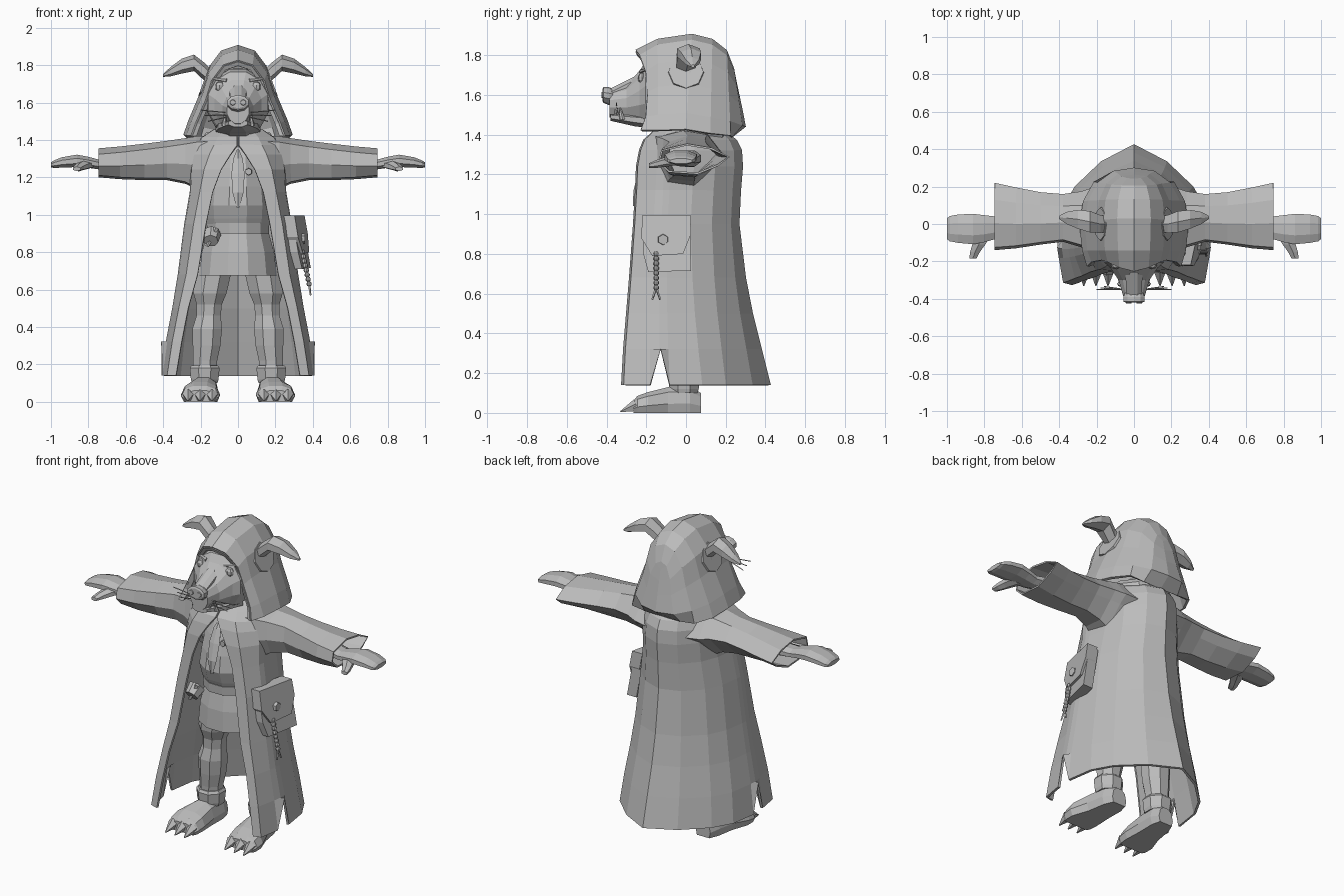
import bpy, bmesh, math
from mathutils import Vector, Matrix

grey = bpy.data.materials.new("plain grey")
grey.diffuse_color = (0.5, 0.5, 0.5, 1)


def finish(name, bm, thick=0.0):
    bmesh.ops.remove_doubles(bm, verts=bm.verts, dist=1e-4)
    bmesh.ops.recalc_face_normals(bm, faces=bm.faces)
    me = bpy.data.meshes.new(name)
    bm.to_mesh(me)
    bm.free()
    me.materials.append(grey)
    ob = bpy.data.objects.new(name, me)
    bpy.context.collection.objects.link(ob)
    if thick:
        mod = ob.modifiers.new("thickness", 'SOLIDIFY')
        mod.thickness, mod.offset = thick, 0
    return ob


def loft(name, rings, closed=True, caps=True, thick=0.0):
    """Skin a list of equal-length point rows."""
    bm = bmesh.new()
    rows = [[bm.verts.new(p) for p in r] for r in rings]
    n = len(rows[0])
    for a, b in zip(rows, rows[1:]):
        for i in range(n if closed else n - 1):
            j = (i + 1) % n
            bm.faces.new((a[i], a[j], b[j], b[i]))
    if closed and caps:
        bm.faces.new(rows[0])
        bm.faces.new(rows[-1])
    return finish(name, bm, thick)


def ring(c, ra, rb, axis, n=8):
    """Ellipse round c, facing along the given axis."""
    out = []
    for k in range(n):
        t = 2 * math.pi * (k + 0.5) / n
        a, b = ra * math.cos(t), rb * math.sin(t)
        d = {'x': (0, a, b), 'y': (a, 0, b), 'z': (a, b, 0)}[axis]
        out.append(Vector(c) + Vector(d))
    return out


def rod(name, a, b, r1, r2, n=6):
    a, b = Vector(a), Vector(b)
    d = b - a
    bm = bmesh.new()
    m = Matrix.Translation((a + b) / 2) @ d.to_track_quat('Z', 'Y').to_matrix().to_4x4()
    bmesh.ops.create_cone(bm, cap_ends=True, segments=n, radius1=r1, radius2=r2,
                          depth=d.length, matrix=m)
    return finish(name, bm)


def ball(name, c, r, scale=(1, 1, 1)):
    bm = bmesh.new()
    bmesh.ops.create_uvsphere(bm, u_segments=8, v_segments=5, radius=r,
                              matrix=Matrix.Translation(c) @ Matrix.Diagonal((*scale, 1)))
    return finish(name, bm)


def mirrored(half):
    return [(-x, y, z) for x, y, z in reversed(half[1:])] + half


# Coat: open-fronted rows (z, half width, front y, back y, opening half width)
rows = []
for z, w, f, b, g in [(.14, .41, -.32, .42, .33), (.32, .385, -.31, .375, .3),
                      (.50, .35, -.295, .33, .265), (.68, .32, -.28, .295, .215),
                      (.95, .285, -.26, .262, .17), (1.12, .255, -.25, .27, .135),
                      (1.24, .25, -.245, .28, .09), (1.32, .24, -.23, .275, .04),
                      (1.37, .225, -.21, .25, .004), (1.41, .19, -.165, .2, .004),
                      (1.45, .13, -.11, .15, .004)]:
    d = b - f
    k = .05 * max(0, 1 - z / .9)  # the hem runs to a blunt point behind
    half = [(0, b, z), (w * .42, f + (.92 - k) * d, z), (w * .76, f + (.74 - k) * d, z),
            (w * .92, f + .54 * d, z), (w * .98, f + .32 * d, z),
            (w * .985, f + .26 * d, .32 if z == .14 else z), (w * .965, f + .19 * d, z),
            (g + (w - g) * .55, f + .015 * d, z), (g, f, z)]
    rows.append(mirrored(half))
loft("coat", rows, closed=False, thick=.014)

# Hood: arches from the peaked brow to the back, hem tucked in behind
shape = [(0, 1), (.3, .94), (.55, .74), (.68, .48), (.9, .17), (1, 0)]
arches = []
for yt, yb, top, bot, w in [(-.25, -.2, 1.82, 1.42, .245), (-.14, -.14, 1.875, 1.42, .27),
                            (.03, 0, 1.9, 1.425, .285), (.13, .12, 1.875, 1.405, .265),
                            (.2, .22, 1.82, 1.395, .21), (.235, .285, 1.73, 1.39, .12),
                            (.24, .305, 1.7, 1.39, 0)]:
    arches.append(mirrored([(w * u, min(.225, yb) if v == 0 else yb + (yt - yb) * v,
                             bot + (top - bot) * v) for u, v in shape]))
# the brow juts forward and the cheeks sit back
brow_y = [-.25, -.23, -.2, -.19, -.2, -.225]
arches[0] = [(x, brow_y[abs(i - 5)], z) for i, (x, y, z) in enumerate(arches[0])]
loft("hood", arches, closed=False, thick=.016)
# folded rim round the face opening
rim = [arches[0], [(x * .92, y + .008, 1.42 + (z - 1.42) * .95) for x, y, z in arches[0]],
       [(x * .94, y + .07, 1.42 + (z - 1.42) * .95) for x, y, z in arches[0]]]
loft("hood_rim", rim, closed=False, thick=.01)
# hood underside and neck
loft("neck", [ring((0, .03, z), rx, ry, 'z', 10) for z, rx, ry in
              [(1.36, .19, .19), (1.41, .2, .19), (1.44, .18, .17)]])

# Head and muzzle
loft("head", [ring((0, y, z), rx, rz, 'y', 12) for y, z, rx, rz in
              [(.12, 1.6, .1, .13), (-.08, 1.6, .16, .19), (-.16, 1.6, .172, .185),
               (-.205, 1.6, .165, .17), (-.235, 1.585, .13, .14),
               (-.3, 1.56, .085, .092), (-.385, 1.555, .06, .07)]])
loft("snout_bridge", [ring((0, y, z), rx, rz, 'y', 8) for y, z, rx, rz in
                      [(-.17, 1.7, .045, .05), (-.24, 1.67, .05, .035), (-.38, 1.6, .045, .035)]])
loft("nose", [ring((0, y, z), rx, rz, 'y', 10) for y, z, rx, rz in
              [(-.35, 1.59, .045, .035), (-.39, 1.595, .06, .045),
               (-.415, 1.6, .06, .04), (-.42, 1.6, .045, .03)]])
loft("lower_jaw", [ring((0, y, z), rx, rz, 'y', 8) for y, z, rx, rz in
                   [(-.12, 1.46, .13, .04), (-.26, 1.475, .11, .035), (-.38, 1.49, .055, .022)]])

# Legs: trousers (z, x, radius)
leg = [(.15, .178, .066), (.22, .176, .07), (.3, .168, .08), (.39, .165, .086), (.46, .157, .07),
       (.52, .154, .073), (.58, .15, .096), (.7, .13, .104), (.78, .11, .105)]
for s, side in ((-1, "left"), (1, "right")):
    # face details
    ball(side + "_eye", (s * .098, -.222, 1.685), .026, (1, .8, 1.1))
    rod(side + "_brow", (s * .06, -.225, 1.718), (s * .13, -.2, 1.728), .012, .008)
    rod(side + "_nostril", (s * .028, -.41, 1.6), (s * .028, -.425, 1.6), .02, .014, 8)
    rod(side + "_tusk", (s * .075, -.32, 1.475), (s * .068, -.335, 1.55), .015, .002)
    rod(side + "_upper_tooth", (s * .055, -.35, 1.53), (s * .055, -.36, 1.48), .01, .002)
    for k in range(3):
        rod(side + "_whisker", (s * .05, -.35, 1.545 - .01 * k),
            (s * (.2 - .02 * k), -.35 + .008 * k, 1.56 - .03 * k), .003, .003, 4)

    # ears coming through round patches on the hood
    loft(side + "_ear", [ring((s * x, y, z), ry, rz, 'x', 6) for x, y, z, ry, rz in
                         [(.13, .0, 1.72, .045, .045), (.18, 0, 1.765, .055, .048),
                          (.235, .012, 1.812, .066, .044), (.3, .025, 1.795, .058, .04),
                          (.36, .032, 1.765, .038, .025), (.4, .035, 1.745, .01, .008)]])
    rod(side + "_ear_patch", (s * .15, 0, 1.705), (s * .182, 0, 1.717), .095, .088, 8)

    # sleeves with pointed eye-shaped cuffs
    sl = []
    for x, yf, yb, zb, zt in [(.14, -.17, .2, 1.12, 1.42), (.22, -.15, .19, 1.14, 1.415),
                              (.28, -.12, .17, 1.17, 1.405),
                              (.38, -.09, .155, 1.19, 1.39), (.5, -.105, .165, 1.19, 1.375),
                              (.63, -.125, .19, 1.195, 1.36), (.745, -.135, .215, 1.205, 1.35)]:
        d, m = yb - yf, (zb + zt) / 2
        sl.append([(s * x, yf, m - .015), (s * x, yf + .14 * d, zb + .01), (s * x, yf + .55 * d, zb),
                   (s * x, yf + .85 * d, m - .03), (s * x, yb, m + .01),
                   (s * x, yf + .75 * d, zt - .02), (s * x, yf + .4 * d, zt),
                   (s * x, yf + .04 * d, zt - .03)])
    loft(side + "_sleeve", sl, caps=False, thick=.01)

    # arm, mitten hand and thumb
    loft(side + "_hand", [ring((s * x, y, z), ry, rz, 'x') for x, y, z, ry, rz in
                          [(.55, .02, 1.28, .06, .045), (.74, -.02, 1.268, .065, .028),
                           (.8, -.025, 1.28, .078, .032), (.86, -.027, 1.288, .088, .036),
                           (.94, -.025, 1.28, .082, .03), (.985, -.025, 1.27, .073, .022),
                           (1.0, -.025, 1.267, .06, .014)]])
    loft(side + "_thumb", [ring((s * x, y, z), rx, rz, 'y', 6) for x, y, z, rx, rz in
                           [(.8, -.05, 1.27, .05, .024), (.83, -.11, 1.262, .04, .024),
                            (.85, -.15, 1.252, .03, .02), (.862, -.185, 1.245, .022, .012)]])

    # legs, boot cuffs, feet and claws
    loft(side + "_leg", [ring((s * x, -.01, z), r, r, 'z') for z, x, r in leg])
    loft(side + "_ankle_cuff", [ring((s * .178, -.01, z), r, r, 'z') for z, r in
                                [(.1, .074), (.12, .08), (.18, .086), (.195, .076)]])
    feet = []
    for y, x, r, h in [(.075, .17, .05, .1), (.02, .175, .072, .135), (-.09, .185, .082, .13),
                       (-.19, .2, .105, .105), (-.245, .202, .103, .085), (-.265, .202, .09, .06)]:
        feet.append([(s * x + r * a, y, h * b) for a, b in
                     [(-.85, 0), (.85, 0), (1, .35), (.8, .8), (.35, 1), (-.35, 1), (-.8, .8), (-1, .35)]])
    loft(side + "_foot", feet)
    for k in (-1, 0, 1):
        x = s * .202 + k * .064
        rod(side + "_claw", (x, -.25, .036), (x * 1.01, -.33, .006), .034, .003, 5)

# Torso: shirt, belt and tunic skirt (z, half width, front y, back y)
def trunk(name, data):
    loft(name, [ring((0, (f + b) / 2, z), w, (b - f) / 2, 'z', 12) for z, w, f, b in data])

trunk("shirt", [(.9, .165, -.2, .16), (.98, .18, -.235, .18), (1.05, .185, -.26, .19),
                (1.15, .175, -.245, .2), (1.25, .165, -.215, .2), (1.36, .14, -.17, .18)])
trunk("belt", [(.9, .172, -.225, .17), (.955, .172, -.228, .17)])
trunk("tunic_skirt", [(.675, .215, -.235, .19), (.8, .2, -.23, .18), (.905, .17, -.21, .165)])

# Lens-shaped shirt opening and button
loft("shirt_placket", [[(-w, y + .008, z), (0, y, z), (w, y + .008, z), (0, y + .05, z)] for z, w, y in
                       [(1.04, .008, -.268), (1.12, .03, -.264), (1.22, .035, -.24),
                        (1.3, .025, -.212), (1.35, .005, -.185)]])
rod("shirt_button", (.057, -.205, 1.23), (.057, -.235, 1.23), .02, .018, 6)

# Hook and small purse on the belt
rod("belt_purse", (-.14, -.2, .9), (-.145, -.25, .86), .05, .04, 7)
rod("belt_hook", (-.115, -.235, .93), (-.165, -.24, .83), .014, .01, 5)


# Side satchel: slabs given as (y, z) outlines, leaning and turned with the coat
def slab(name, outline, x0, x1):
    place = lambda y, z: (.99 - z) * .17 + (y + .1) * .22
    loft(name, [[(x + place(y, z), y, z) for y, z in outline] for x in (x0, x1)])

slab("satchel", [(-.19, .71), (.025, .715), (.02, .98), (-.215, .98), (-.215, .8)], .25, .315)
slab("satchel_flap", [(-.22, .995), (.022, .995), (.025, .9), (-.015, .8), (-.17, .79), (-.225, .88)], .26, .33)
rod("satchel_button", (.335, -.115, .872), (.358, -.115, .872), .03, .026, 6)

# Bead string with two tails
for k in range(8):
    t = k / 7
    ball("bead", (.345 + .035 * t, -.15, .8 - .17 * t), .0145)
rod("bead_cord", (.34, -.15, .82), (.38, -.15, .63), .005, .005, 4)
for s in (-1, 1):
    rod("bead_tail", (.38, -.15, .63), (.388, -.15 + s * .02, .57), .007, .005, 4)
